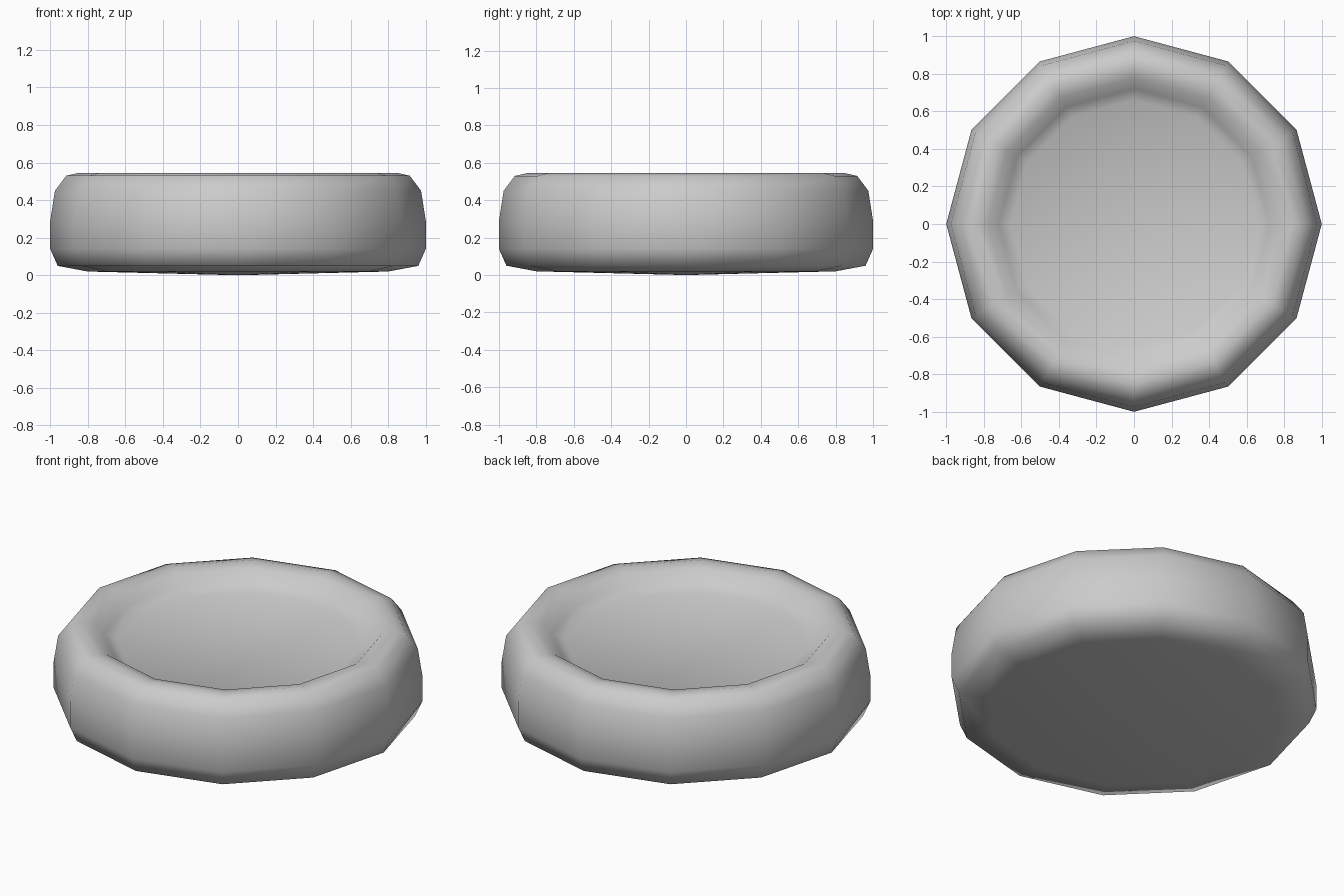
import bpy, bmesh, math

if "Cube" in bpy.data.objects:
    bpy.data.objects.remove(bpy.data.objects["Cube"])

SIDES = 12

# Half profile (radius, height) from bottom centre, up the side, into the dish
PROFILE = [(0.80, 0.02), (0.96, 0.05), (1.0, 0.14), (1.0, 0.29), (0.975, 0.45),
           (0.915, 0.53), (0.85, 0.545), (0.78, 0.53), (0.72, 0.475),
           (0.66, 0.445)]
BOTTOM_Z, FLOOR_Z = 0.0, 0.44


def ring(bm, r, z):
    step = 2 * math.pi / SIDES
    return [bm.verts.new((r * math.cos(i * step), r * math.sin(i * step), z))
            for i in range(SIDES)]


bm = bmesh.new()
rings = [ring(bm, r, z) for r, z in PROFILE]

# Rounded wall and rim
for low, high in zip(rings, rings[1:]):
    for i in range(SIDES):
        j = (i + 1) % SIDES
        bm.faces.new((low[i], low[j], high[j], high[i]))

# Underside and dish floor fans
for loop, z in ((rings[0], BOTTOM_Z), (rings[-1], FLOOR_Z)):
    centre = bm.verts.new((0, 0, z))
    for i in range(SIDES):
        bm.faces.new((loop[i], loop[(i + 1) % SIDES], centre))

bmesh.ops.recalc_face_normals(bm, faces=bm.faces)
for f in bm.faces:
    f.smooth = True

mesh = bpy.data.meshes.new("round_dish")
bm.to_mesh(mesh)
bm.free()
dish = bpy.data.objects.new("round_dish", mesh)
bpy.context.collection.objects.link(dish)
